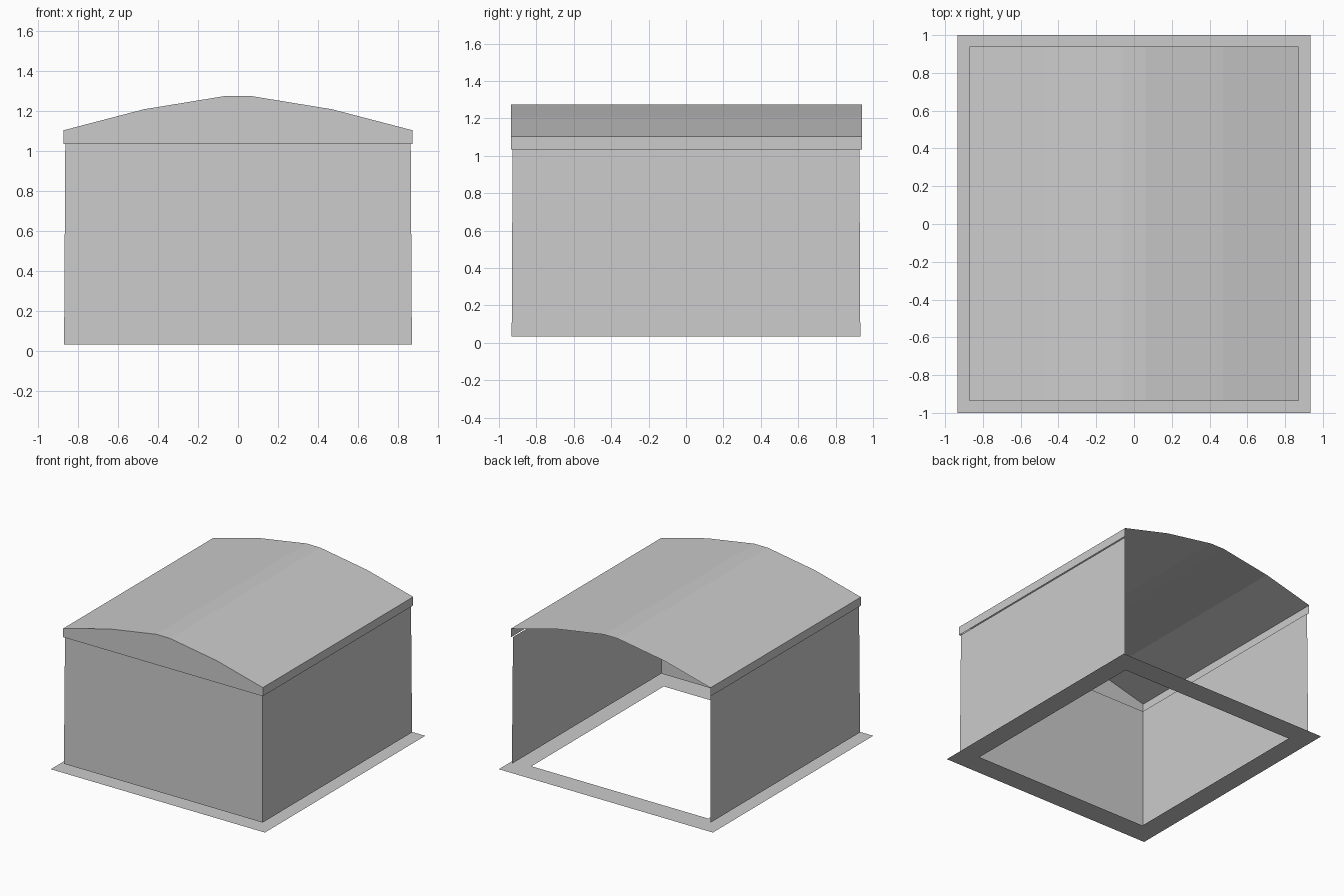
import bpy
import bmesh

cube = bpy.data.objects.get("Cube")
if cube:
    bpy.data.objects.remove(cube, do_unlink=True)

grey = bpy.data.materials.new("plain grey")
grey.use_nodes = True
COLOUR = (0.6, 0.6, 0.6, 1.0)
grey.diffuse_color = COLOUR
grey.node_tree.nodes["Principled BSDF"].inputs["Base Color"].default_value = COLOUR


def make_object(name, bm):
    mesh = bpy.data.meshes.new(name)
    bm.to_mesh(mesh)
    bm.free()
    mesh.materials.append(grey)
    obj = bpy.data.objects.new(name, mesh)
    bpy.context.collection.objects.link(obj)
    return obj


def rectangle(bm, half_x, half_y, z):
    """Corner vertices, counter-clockwise from front right of the plan."""
    signs = ((-1, -1), (1, -1), (1, 1), (-1, 1))
    return [bm.verts.new((sx * half_x, sy * half_y, z)) for sx, sy in signs]


def bridge(bm, a, b, sides):
    for i in sides:
        j = (i + 1) % 4
        bm.faces.new((a[i], a[j], b[j], b[i]))


# Flat ground border, a thin sheet with an open middle
bm = bmesh.new()
outer = rectangle(bm, 0.935, 1.0, 0)
inner = rectangle(bm, 0.772, 0.825, 0)
bridge(bm, outer, inner, range(4))
make_object("ground_border", bm)

# Three slightly tapering sheet walls, open at the back
bm = bmesh.new()
base = rectangle(bm, 0.868, 0.932, 0.035)
top = rectangle(bm, 0.862, 0.927, 1.035)
bridge(bm, base, top, (0, 1, 3))
make_object("walls", bm)

# Arched roof sheet with side rims and a front gable
FRONT, BACK = -0.936, 0.94
half = [(0.872, 1.035), (0.872, 1.103), (0.47, 1.208), (0.06, 1.275)]
profile = half + [(-x, z) for x, z in reversed(half)]
bm = bmesh.new()
front = [bm.verts.new((x, FRONT, z)) for x, z in profile]
back = [bm.verts.new((x, BACK, z)) for x, z in profile]
for i in range(len(profile) - 1):
    bm.faces.new((front[i], back[i], back[i + 1], front[i + 1]))
bm.faces.new(front)
bmesh.ops.recalc_face_normals(bm, faces=bm.faces)
make_object("roof", bm)
